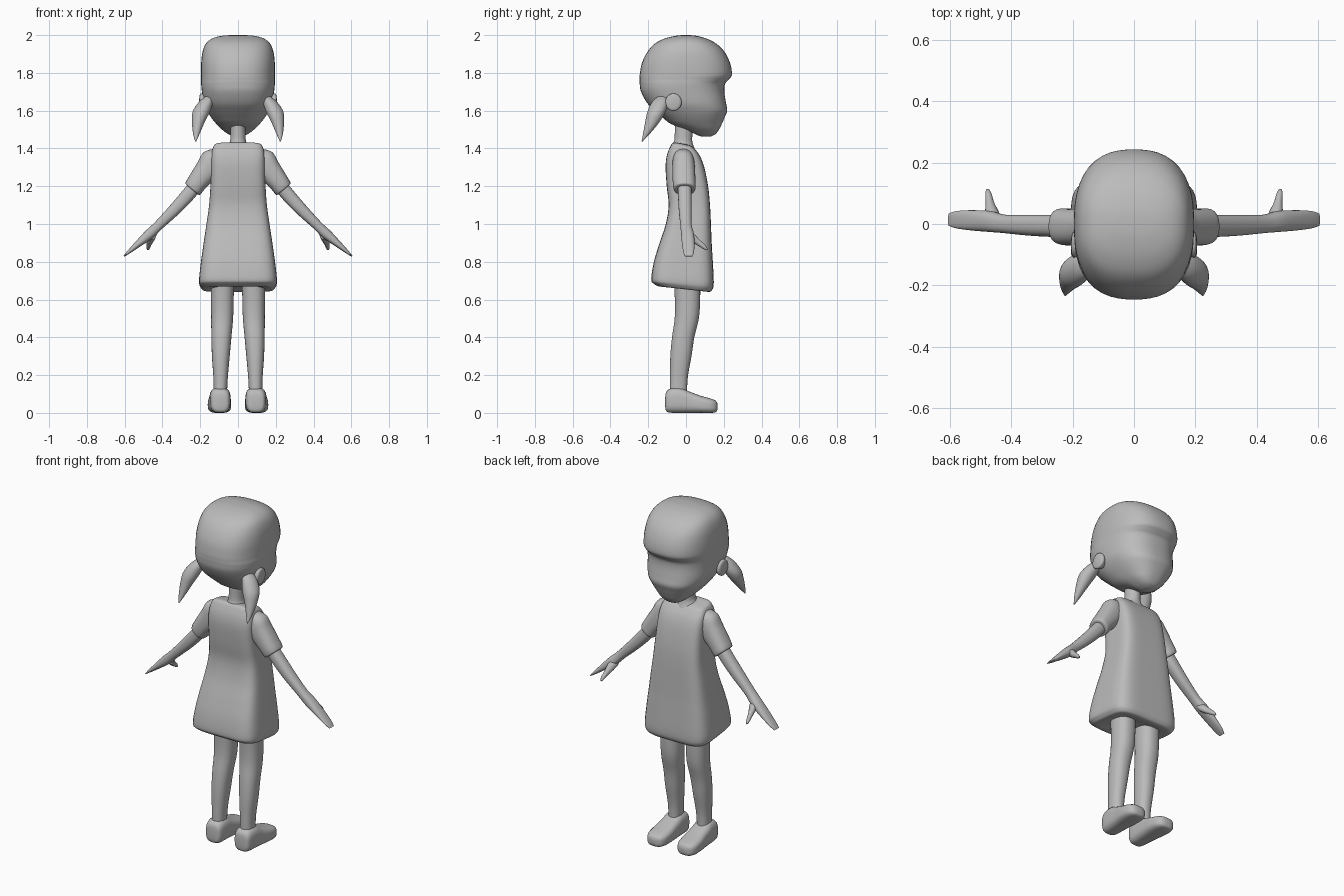
import bpy, bmesh, math
from mathutils import Vector

grey = bpy.data.materials.new("plain grey")
grey.diffuse_color = (0.5, 0.5, 0.5, 1)
X, Y, Z = Vector((1, 0, 0)), Vector((0, 1, 0)), Vector((0, 0, 1))


def spline(a, b, c, d, t):
    # Catmull-Rom blend of one station value
    return 0.5 * (2 * b + (c - a) * t + (2 * a - 5 * b + 4 * c - d) * t * t
                  + (3 * b - a - 3 * c + d) * t ** 3)


def loft(name, stations, u, v, power=2.0, sides=32, steps=4, mirrored=False):
    """Skin rounded sections: (x, y, z, half size on u, half size on v, tilt)."""
    st = [tuple(s) + (0,) * (6 - len(s)) for s in stations]
    rows = []
    for i in range(len(st) - 1):
        quad = (st[max(i - 1, 0)], st[i], st[i + 1], st[min(i + 2, len(st) - 1)])
        rows += [[spline(*vals, k / steps) for vals in zip(*quad)] for k in range(steps)]
    rows.append(st[-1])
    bm = bmesh.new()
    rings = []
    for x, y, z, a, b, tilt in rows:
        ring = []
        for k in range(sides):
            ang = 2 * math.pi * k / sides
            c, s = math.cos(ang), math.sin(ang)
            r = (abs(c) ** power + abs(s) ** power) ** (-1 / power)
            p = Vector((x, y, z)) + u * (max(a, .001) * c * r) + v * (max(b, .001) * s * r)
            p.z += tilt * (p.y - y)
            ring.append(bm.verts.new(p))
        rings.append(ring)
    for lo, hi in zip(rings, rings[1:]):
        for k in range(sides):
            j = (k + 1) % sides
            bm.faces.new((lo[k], lo[j], hi[j], hi[k]))
    bm.faces.new(rings[0][::-1])
    bm.faces.new(rings[-1])
    bmesh.ops.recalc_face_normals(bm, faces=bm.faces)
    me = bpy.data.meshes.new(name)
    bm.to_mesh(me)
    bm.free()
    me.materials.append(grey)
    ob = bpy.data.objects.new(name, me)
    bpy.context.collection.objects.link(ob)
    bpy.ops.object.select_all(action='DESELECT')
    ob.select_set(True)
    bpy.context.view_layer.objects.active = ob
    bpy.ops.object.shade_smooth_by_angle(angle=math.radians(50))
    if mirrored:
        ob.modifiers.new("mirror", 'MIRROR').use_mirror_merge = False
    return ob


def upright(rows):
    # (z, back y, front y, half width, tilt) -> stations
    return [(0, (r[1] + r[2]) / 2, r[0], r[3], (r[2] - r[1]) / 2, *r[4:]) for r in rows]


# head with fringe step, nose and chin
loft("head", upright([
    (1.463, .08, .13, .02), (1.475, .05, .155, .05), (1.50, .00, .175, .085),
    (1.53, -.08, .19, .115), (1.565, -.125, .205, .143), (1.60, -.165, .218, .165),
    (1.64, -.205, .212, .182), (1.70, -.238, .203, .191), (1.74, -.245, .206, .195),
    (1.763, -.246, .225, .195), (1.79, -.245, .243, .196), (1.85, -.234, .234, .195),
    (1.91, -.205, .205, .188), (1.955, -.165, .16, .170), (1.983, -.11, .105, .135),
    (1.997, -.05, .05, .08), (2.0, -.01, .01, .02)]), X, Y, power=2.5, sides=48)

# neck
loft("neck", upright([
    (1.39, -.085, .05, .075), (1.425, -.068, .036, .048), (1.46, -.06, .033, .040),
    (1.56, -.06, .04, .040)]), X, Y)

# dress with a slanted hem
loft("dress", upright([
    (.668, -.08, .05, .08, -.11), (.655, -.14, .115, .17, -.11),
    (.668, -.172, .138, .196, -.11), (.70, -.184, .147, .206, -.06),
    (.80, -.17, .142, .196), (.90, -.14, .136, .182), (1.0, -.107, .132, .167),
    (1.10, -.092, .127, .153), (1.20, -.102, .117, .146), (1.30, -.108, .097, .143),
    (1.36, -.102, .074, .141), (1.40, -.085, .05, .133, -.1),
    (1.42, -.068, .033, .115, -.2), (1.425, -.04, .01, .06, -.2)]),
    X, Y, power=5, sides=64)

# ears
loft("ear", [(.165, -.065, 1.645, .03, .035), (.19, -.066, 1.645, .043, .046),
             (.202, -.068, 1.645, .036, .04), (.206, -.069, 1.645, .008, .01)],
     Y, Z, sides=20, mirrored=True)

# pigtails
loft("pigtail", [(.150, -.122, 1.682, .006, .008), (.154, -.126, 1.672, .026, .022),
                 (.170, -.137, 1.645, .043, .038), (.194, -.156, 1.595, .048, .046),
                 (.210, -.178, 1.54, .038, .034), (.220, -.208, 1.48, .019, .018),
                 (.224, -.232, 1.438, .003, .003)],
     Y, X, sides=24, mirrored=True)

# arms: sections lie square to the sloping limb
across = Vector((.77, 0, .64))
loft("sleeve", [(.085, -.015, 1.375, .04, .04), (.125, -.014, 1.335, .056, .072),
                (.165, -.012, 1.285, .060, .064), (.215, -.010, 1.222, .060, .054),
                (.236, -.008, 1.192, .058, .051), (.243, -.008, 1.183, .050, .044),
                (.243, -.008, 1.184, .02, .02)],
     Y, across, power=2.4, mirrored=True)
loft("arm", [(.215, -.008, 1.215, .036, .036), (.27, -.006, 1.148, .036, .036),
             (.34, -.004, 1.072, .034, .032), (.42, .000, .993, .030, .026),
             (.47, .008, .945, .034, .027), (.53, .012, .893, .033, .018),
             (.58, .014, .850, .028, .009), (.604, .014, .829, .020, .003)],
     Y, across, power=2.4, mirrored=True)
loft("thumb", [(.455, .012, .945, .024, .026), (.463, .040, .925, .022, .026),
               (.470, .070, .900, .014, .019), (.475, .100, .877, .010, .013),
               (.477, .114, .866, .004, .005)], X, Z, sides=16, mirrored=True)

# legs
loft("leg", [(.083, .005, .70, .062, .07), (.083, .008, .60, .060, .067),
             (.084, .004, .50, .058, .064), (.088, -.015, .40, .053, .059),
             (.091, -.027, .30, .047, .056), (.092, -.037, .20, .039, .048),
             (.093, -.040, .13, .036, .046), (.094, -.040, .06, .036, .046)],
     X, Y, power=2.3, mirrored=True)

# feet: heel to toe
loft("foot", [(.094, -.110, .058, .02, .025), (.094, -.104, .060, .042, .052),
              (.094, -.080, .065, .052, .064), (.095, -.03, .066, .056, .066),
              (.096, .02, .056, .058, .056), (.098, .08, .045, .062, .045),
              (.099, .13, .038, .058, .038), (.099, .158, .034, .042, .030),
              (.099, .167, .033, .018, .014)],
     X, Z, power=3.2, mirrored=True)
